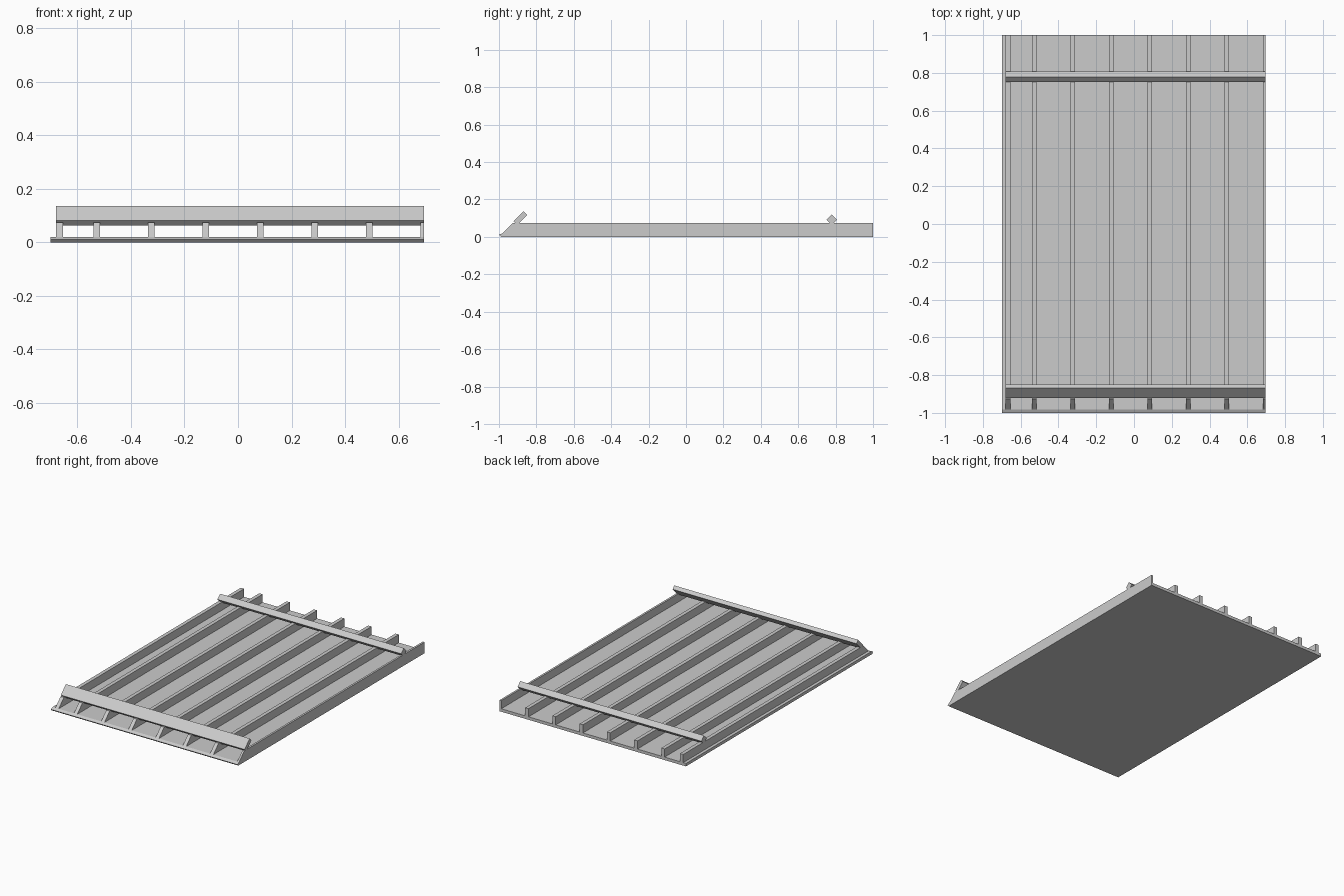
import bpy
import bmesh

cube = bpy.data.objects.get("Cube")
if cube:
    bpy.data.objects.remove(cube, do_unlink=True)

grey = bpy.data.materials.new("plain_grey")
grey.use_nodes = True
colour = (0.6, 0.6, 0.6, 1)
grey.diffuse_color = colour
grey.node_tree.nodes["Principled BSDF"].inputs["Base Color"].default_value = colour


def extrude_profile(name, profile, x0, x1):
    """Sweep a closed (y, z) profile along x."""
    bm = bmesh.new()
    face = bm.faces.new([bm.verts.new((x0, y, z)) for y, z in profile])
    swept = bmesh.ops.extrude_face_region(bm, geom=[face])["geom"]
    moved = [v for v in swept if isinstance(v, bmesh.types.BMVert)]
    bmesh.ops.translate(bm, verts=moved, vec=(x1 - x0, 0, 0))
    bmesh.ops.recalc_face_normals(bm, faces=bm.faces)
    mesh = bpy.data.meshes.new(name)
    bm.to_mesh(mesh)
    bm.free()
    mesh.materials.append(grey)
    obj = bpy.data.objects.new(name, mesh)
    bpy.context.collection.objects.link(obj)


LEFT, RIGHT, RAIL_START = -0.70, 0.695, -0.68
DECK, RIB_TOP = 0.02, 0.075

# Base panel with a pointed front edge
extrude_profile("base_panel", [(-0.989, 0), (-1, 0.011), (-0.981, DECK),
                               (1, DECK), (1, 0)], LEFT, RIGHT)

# Lengthwise ribs with sloped front ends; the last one is trimmed flush
rib = [(-0.981, DECK), (-0.926, RIB_TOP), (1, RIB_TOP), (1, DECK)]
centres = [-0.667] + [-0.528 + 0.2037 * i for i in range(7)]
for i, x in enumerate(centres):
    extrude_profile(f"rib_{i + 1}", rib, x - 0.0125, min(x + 0.0125, RIGHT))

# Tilted cross rails
extrude_profile("front_rail", [(-0.922, 0.083), (-0.868, 0.137),
                               (-0.849, 0.118), (-0.903, 0.064)], RAIL_START, RIGHT)
extrude_profile("back_rail", [(0.751, 0.091), (0.779, 0.119),
                              (0.807, 0.091), (0.779, 0.063)], RAIL_START, RIGHT)
